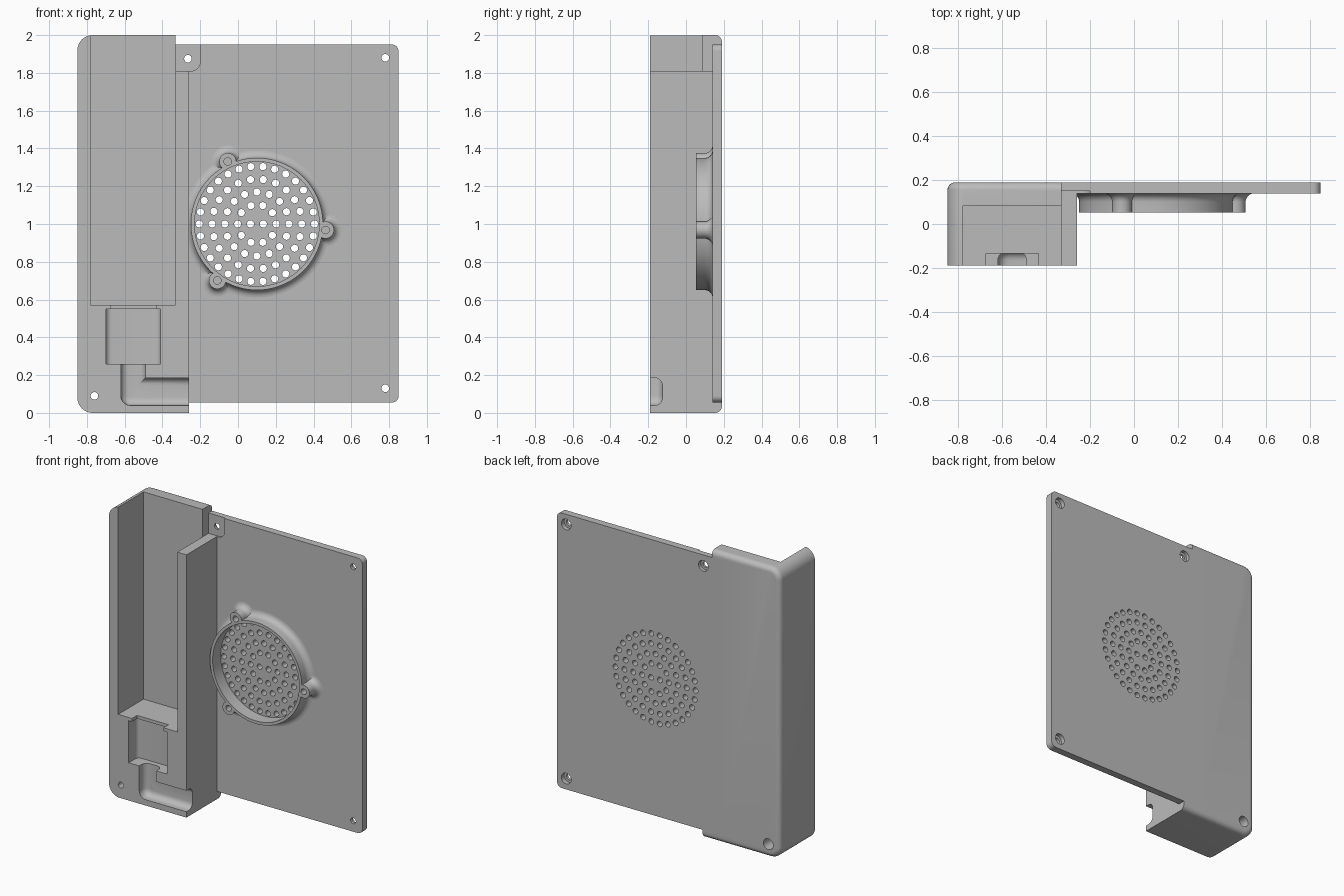
import bpy, bmesh, math

cube = bpy.data.objects.get("Cube")
if cube:
    bpy.data.objects.remove(cube, do_unlink=True)

grey = bpy.data.materials.new("plain grey")
grey.use_nodes = True
grey.diffuse_color = (0.5, 0.5, 0.5, 1)
grey.node_tree.nodes["Principled BSDF"].inputs["Base Color"].default_value = (0.5, 0.5, 0.5, 1)

FRONT, BACK, PLATE = -0.19, 0.19, 0.14


def rounded_rect(x0, z0, x1, z1, radii):
    """Outline in x,z; radii run: bottom left, bottom right, top right, top left."""
    corners = [(x0, z0, 1, 1), (x1, z0, -1, 1), (x1, z1, -1, -1), (x0, z1, 1, -1)]
    points = []
    for i, ((x, z, sx, sz), r) in enumerate(zip(corners, radii)):
        if r == 0:
            points.append((x, z))
            continue
        for k in range(9):
            a = math.pi * (1 + i / 2 + k / 16)
            points.append((x + sx * r + r * math.cos(a), z + sz * r + r * math.sin(a)))
    return points


def circle(cx, cz, r, n=32):
    return [(cx + r * math.cos(2 * math.pi * i / n), cz + r * math.sin(2 * math.pi * i / n))
            for i in range(n)]


def loft(name, solids):
    """Each solid is a list of (y, outline) layers, skinned and capped."""
    bm = bmesh.new()
    for layers in solids:
        rings = [[bm.verts.new((x, y, z)) for x, z in pts] for y, pts in layers]
        n = len(rings[0])
        for a, b in zip(rings, rings[1:]):
            for i in range(n):
                bm.faces.new((a[i], a[(i + 1) % n], b[(i + 1) % n], b[i]))
        bm.faces.new(rings[0])
        bm.faces.new(rings[-1][::-1])
    bmesh.ops.recalc_face_normals(bm, faces=bm.faces)
    mesh = bpy.data.meshes.new(name)
    bm.to_mesh(mesh)
    bm.free()
    mesh.materials.append(grey)
    obj = bpy.data.objects.new(name, mesh)
    bpy.context.collection.objects.link(obj)
    return obj


def block(name, y0, y1, rect, radii=(0, 0, 0, 0), fillet=0, sides=(1, 1, 1, 1)):
    """Block from y0 to y1 whose y1 edges are filleted on the chosen sides (l, b, r, t)."""
    x0, z0, x1, z1 = rect
    l, b, r, t = sides
    layers = [(y0, rounded_rect(*rect, radii))]
    for k in range(7 if fillet else 1):
        a = k / 6 * math.pi / 2
        d = fillet * (1 - math.cos(a))
        y = y1 - fillet + fillet * math.sin(a)
        inner = [max(q - d, 0.004) if q else 0 for q in radii]
        layers.append((y, rounded_rect(x0 + d * l, z0 + d * b, x1 - d * r, z1 - d * t, inner)))
    return loft(name, [layers])


def rod(cx, cz, r, y0, y1, n=32):
    return [(y0, circle(cx, cz, r, n)), (y1, circle(cx, cz, r, n))]


def combine(target, other, operation):
    mod = target.modifiers.new("combine", "BOOLEAN")
    mod.operation, mod.object, mod.solver = operation, other, "EXACT"
    bpy.context.view_layer.objects.active = target
    bpy.ops.object.modifier_apply(modifier=mod.name)
    bpy.data.objects.remove(other, do_unlink=True)


def smooth(obj):
    bpy.ops.object.select_all(action="DESELECT")
    obj.select_set(True)
    bpy.context.view_layer.objects.active = obj
    bpy.ops.object.shade_smooth_by_angle(angle=math.radians(30))


# Deep housing with rounded back edges, notched at its top right corner
case = block("case", FRONT, BACK, (-0.85, 0, -0.26, 2), (0.08, 0, 0, 0.08), 0.035, (1, 1, 0, 1))
combine(case, block("notch", -0.3, 0.3, (-0.33, 1.81, -0.1, 2.1)), "DIFFERENCE")

# Flat panel joined to the housing
panel = block("panel", PLATE, BACK, (-0.4, 0.055, 0.85, 1.95), (0, 0.035, 0.035, 0))
combine(case, panel, "UNION")

# Long bay open at the top, neck, connector pocket, cable channel and corner recess
cutters = [
    block("bay", -0.3, 0.085, (-0.78, 0.572, -0.33, 2.1)),
    block("neck", -0.3, -0.135, (-0.675, 0.5, -0.435, 0.6)),
    block("connector", -0.3, -0.09, (-0.70, 0.26, -0.41, 0.55), fillet=0.03, sides=(1, 0, 1, 0)),
    block("cable_down", -0.3, -0.125, (-0.62, 0.04, -0.49, 0.3), (0.05, 0, 0, 0), 0.04, (1, 1, 1, 0)),
    block("cable_out", -0.3, -0.125, (-0.62, 0.04, -0.2, 0.185), (0.05, 0, 0, 0), 0.04, (1, 1, 0, 1)),
    block("recess", -0.3, 0.15, (-0.33, 1.81, -0.2, 2.1), (0, 0.05, 0, 0)),
]
for cutter in cutters:
    combine(case, cutter, "DIFFERENCE")

# Corner screw holes, counterbored from the back
screws = [(-0.76, 0.09, 0.0), (-0.265, 1.875, 0.165), (0.78, 1.88, 0.16), (0.78, 0.13, 0.16)]
combine(case, loft("bores", [rod(x, z, 0.037, y, 0.3) for x, z, y in screws]), "DIFFERENCE")
combine(case, loft("holes", [rod(x, z, 0.02, -0.3, 0.3) for x, z, y in screws]), "DIFFERENCE")

# Speaker grille in concentric rings
CX, CZ = 0.1, 1.0
grille = []
for ring, count in enumerate((2, 10, 16, 22, 30)):
    radius = 0.034 + 0.0678 * ring
    for i in range(count):
        a = 2 * math.pi * i / count
        grille.append(rod(CX + radius * math.cos(a), CZ + radius * math.sin(a), 0.019, 0.1, 0.3, 16))
combine(case, loft("grille", grille), "DIFFERENCE")
smooth(case)


# Speaker mount: flared ring with three screw ears
def flared(cx, cz, r, n):
    layers = [(0.052, circle(cx, cz, r, n))]
    for k in range(8):
        a = k / 7 * math.pi / 2
        layers.append((0.1 + 0.04 * math.sin(a), circle(cx, cz, r + 0.04 * (1 - math.cos(a)), n)))
    return layers + [(0.145, circle(cx, cz, r + 0.04, n))]


mount = loft("speaker_mount", [flared(CX, CZ, 0.35, 96)])
ears = [(CX + 0.365 * math.cos(a), CZ + 0.365 * math.sin(a))
        for a in (math.radians(d) for d in (-5, 115, 235))]
for x, z in ears:
    combine(mount, loft("ear", [flared(x, z, 0.045, 32)]), "UNION")
combine(mount, loft("opening", [rod(CX, CZ, 0.33, -0.1, 0.3, 96)]), "DIFFERENCE")
combine(mount, loft("ear_holes", [rod(x, z, 0.02, -0.1, 0.11, 24) for x, z in ears]), "DIFFERENCE")
smooth(mount)
